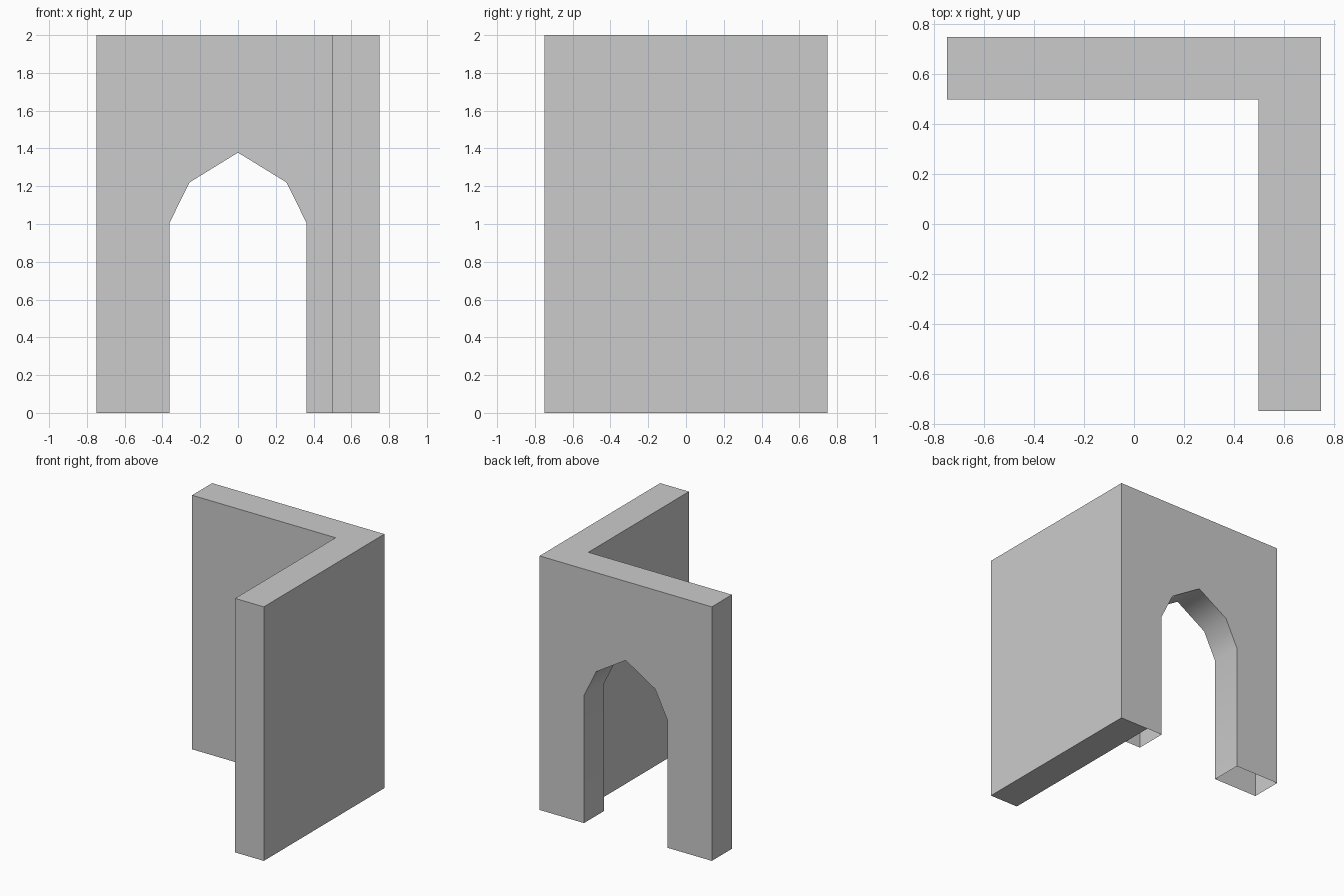
import bpy, bmesh, math

if "Cube" in bpy.data.objects:
    bpy.data.objects.remove(bpy.data.objects["Cube"])

S, I, H = 0.75, 0.5, 2.0          # outer half size, inner wall line, height
HALF_ARCH = [(0.363, 0.0), (0.363, 1.005), (0.257, 1.22)]
ARCH = HALF_ARCH + [(0.0, 1.378)] + [(-x, z) for x, z in reversed(HALF_ARCH)]

bm = bmesh.new()

def face(points):
    return bm.faces.new([bm.verts.new(p) for p in points])

def arched_face(y, corners):
    # wall outline with the pointed doorway cut out
    face([(x, y, z) for x, z in corners + ARCH])

def wall(a, b):
    # upright rectangle between two plan points
    face([(*a, 0), (*b, 0), (*b, H), (*a, H)])

# arched wall: outer and inner sides, and the lining of the doorway
arched_face(S, [(-S, 0), (-S, H), (S, H), (S, 0), (I, 0)])
arched_face(I, [(-S, 0), (-S, H), (I, H), (I, 0)])
for (x0, z0), (x1, z1) in zip(ARCH, ARCH[1:]):
    face([(x0, I, z0), (x1, I, z1), (x1, S, z1), (x0, S, z0)])
wall((-S, I), (-S, S))

# solid side wall
wall((S, -S), (S, S))
wall((I, -S), (S, -S))
wall((I, -S), (I, I))

# L-shaped top, and the base of the side wall (arch legs are open below)
face([(-S, S, H), (-S, I, H), (I, I, H), (I, -S, H), (S, -S, H), (S, S, H)])
face([(I, -S, 0), (S, -S, 0), (S, S, 0), (I, S, 0), (I, I, 0)])

bmesh.ops.remove_doubles(bm, verts=bm.verts, dist=1e-4)
bmesh.ops.recalc_face_normals(bm, faces=bm.faces)
mesh = bpy.data.meshes.new("corner_wall_with_archway")
bm.to_mesh(mesh)
bm.free()
obj = bpy.data.objects.new("corner_wall_with_archway", mesh)
bpy.context.collection.objects.link(obj)

# smooth doorway lining, sharp wall corners
bpy.context.view_layer.objects.active = obj
obj.select_set(True)
bpy.ops.object.shade_smooth_by_angle(angle=math.radians(70))
